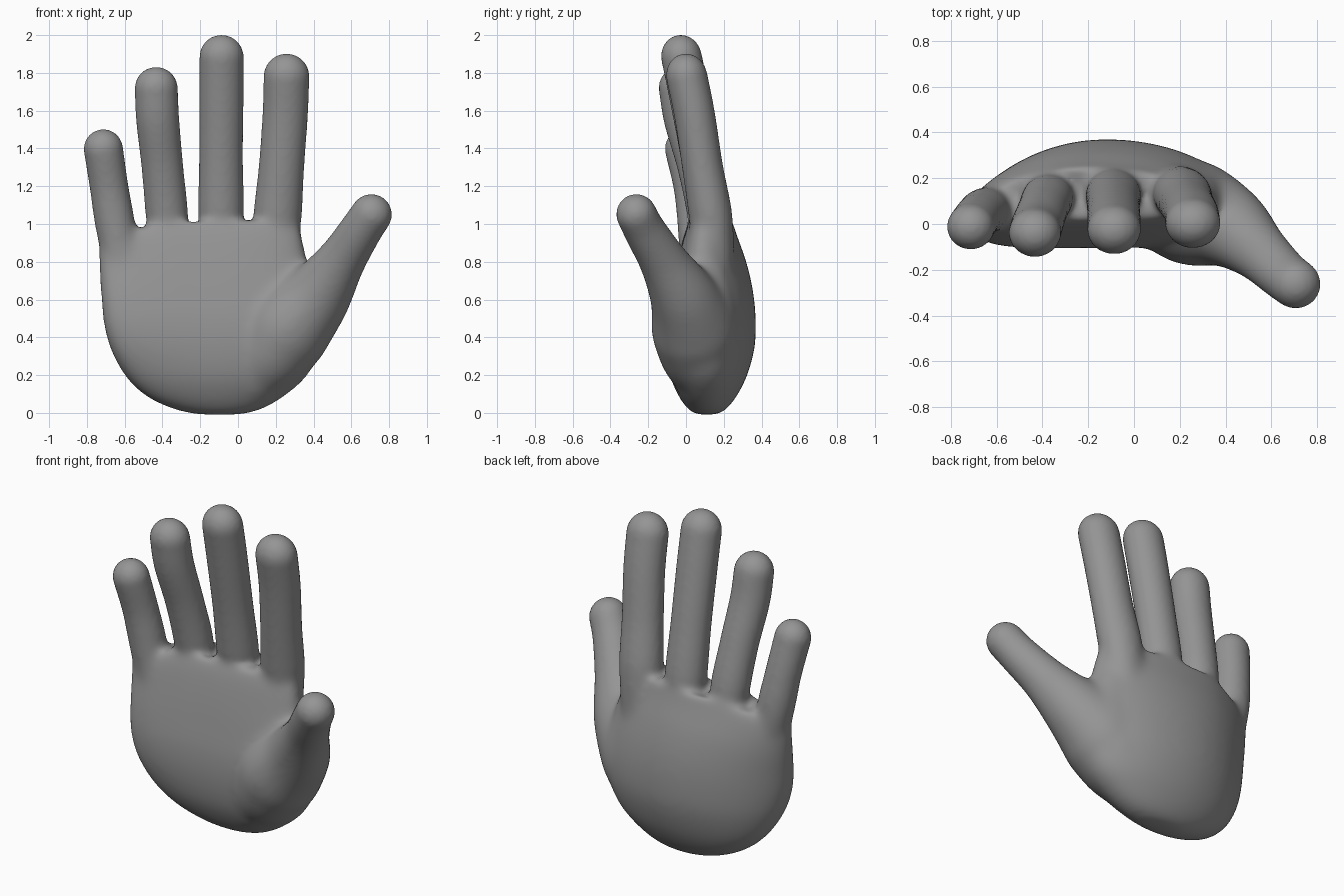
import bpy, bmesh, math
from mathutils import Vector

cube = bpy.data.objects.get("Cube")
if cube:
    bpy.data.objects.remove(cube)

SIDES = 40
bm = bmesh.new()


def bridge(rings):
    """Skin a list of point rings into a closed solid."""
    loops = [[bm.verts.new(p) for p in ring] for ring in rings]
    for a, b in zip(loops, loops[1:]):
        for i in range(SIDES):
            j = (i + 1) % SIDES
            bm.faces.new((a[i], a[j], b[j], b[i]))
    bm.faces.new(loops[0][::-1])
    bm.faces.new(loops[-1])


def spline(rows, steps=6):
    """Catmull-Rom interpolation through rows of numbers."""
    rows = [Vector(r) for r in rows]
    pts = [rows[0] * 2 - rows[1]] + rows + [rows[-1] * 2 - rows[-2]]
    out = []
    for a, b, c, d in zip(pts, pts[1:], pts[2:], pts[3:]):
        for s in range(steps):
            t = s / steps
            out.append(b + (c - a) * (t / 2) + (a * 2 - b * 5 + c * 4 - d) * (t * t / 2)
                       + (b * 3 - a - c * 3 + d) * (t ** 3 / 2))
    return out + [rows[-1]]


def digit(rows, flat):
    """Round-ended tube through rows of x, y, z, radius."""
    path = [(Vector(r[:3]), r[3]) for r in spline(rows)]
    first = (path[1][0] - path[0][0]).normalized()
    last = (path[-1][0] - path[-2][0]).normalized()
    sections = []
    for k in range(8, 0, -1):
        a = k / 8 * 1.5
        c, r = path[0]
        sections.append((c - first * r * math.sin(a), r * math.cos(a), first))
    for i, (c, r) in enumerate(path):
        t = path[min(i + 1, len(path) - 1)][0] - path[max(i - 1, 0)][0]
        sections.append((c, r, t.normalized()))
    for k in range(1, 9):
        a = k / 8 * 1.5
        c, r = path[-1]
        sections.append((c + last * r * math.sin(a), r * math.cos(a), last))
    rings = []
    for c, r, t in sections:
        q = Vector((0, 0, 1)).rotation_difference(t)
        angles = [2 * math.pi * i / SIDES for i in range(SIDES)]
        rings.append([c + q @ Vector((r * math.cos(a), r * flat * math.sin(a), 0)) for a in angles])
    bridge(rings)


# Palm: rows of height, right edge, left edge, front, back, arch
palm = [
    (-0.01, -0.22, 0.02, 0.05, 0.17, 0.00),
    (0.02, -0.34, 0.13, 0.01, 0.215, 0.01),
    (0.09, -0.48, 0.25, -0.04, 0.27, 0.03),
    (0.20, -0.59, 0.37, -0.085, 0.325, 0.06),
    (0.35, -0.67, 0.44, -0.105, 0.365, 0.10),
    (0.50, -0.71, 0.455, -0.10, 0.37, 0.12),
    (0.65, -0.725, 0.42, -0.075, 0.355, 0.12),
    (0.80, -0.735, 0.37, -0.045, 0.32, 0.10),
    (0.94, -0.74, 0.34, -0.01, 0.27, 0.08),
    (1.02, -0.70, 0.31, 0.02, 0.245, 0.07),
]
rings = []
for z, x0, x1, y0, y1, arch in spline(palm):
    ring = []
    for i in range(SIDES):
        a = 2 * math.pi * i / SIDES
        u, v = math.cos(a), math.sin(a)
        v = math.copysign(abs(v) ** 0.85, v)
        bend = arch * u * u * (1 if u < 0 else 0.5)
        drop = 0.12 * z * max(0, -u - 0.3)
        ring.append(((x0 + x1) / 2 + u * (x1 - x0) / 2,
                     (y0 + y1) / 2 + v * (y1 - y0) / 2 - bend, z - drop))
    rings.append(ring)
bridge(rings)

# Fingers: little, ring, middle, index
digit([(-0.59, 0.06, 0.72, 0.10), (-0.642, 0.06, 0.95, 0.108), (-0.68, 0.035, 1.18, 0.102),
       (-0.713, -0.012, 1.398, 0.104)], 0.96)
digit([(-0.36, 0.13, 0.70, 0.10), (-0.375, 0.115, 1.02, 0.112), (-0.40, 0.058, 1.3, 0.11),
       (-0.425, -0.01, 1.55, 0.114), (-0.433, -0.038, 1.718, 0.114)], 0.93)
digit([(-0.09, 0.16, 0.70, 0.10), (-0.09, 0.132, 1.02, 0.12), (-0.09, 0.08, 1.35, 0.116),
       (-0.088, 0.018, 1.68, 0.117), (-0.087, -0.024, 1.885, 0.117)], 0.92)
digit([(0.19, 0.15, 0.75, 0.12), (0.208, 0.133, 1.02, 0.128), (0.23, 0.088, 1.3, 0.12),
       (0.25, 0.045, 1.58, 0.12), (0.257, 0.004, 1.782, 0.121)], 0.9)

# Thumb with its fleshy base
digit([(0.08, 0.09, 0.20, 0.165), (0.17, 0.065, 0.31, 0.21), (0.265, 0.045, 0.45, 0.235),
       (0.41, -0.012, 0.61, 0.187), (0.54, -0.118, 0.80, 0.133), (0.645, -0.215, 0.96, 0.113),
       (0.706, -0.262, 1.05, 0.109)], 0.98)

# Web filling the corner between thumb and index
digit([(0.22, 0.12, 0.35, 0.17), (0.28, 0.11, 0.52, 0.16), (0.27, 0.12, 0.74, 0.10)], 1.0)

bmesh.ops.recalc_face_normals(bm, faces=bm.faces)
mesh = bpy.data.meshes.new("hand")
bm.to_mesh(mesh)
bm.free()
hand = bpy.data.objects.new("hand", mesh)
bpy.context.collection.objects.link(hand)

# Fuse the parts into one skin
fuse = hand.modifiers.new("fuse", 'REMESH')
fuse.mode = 'VOXEL'
fuse.voxel_size = 0.014
deps = bpy.context.evaluated_depsgraph_get()
hand.data = bpy.data.meshes.new_from_object(hand.evaluated_get(deps))
hand.modifiers.clear()

# Soften the palm strongly, the digits lightly
body = hand.vertex_groups.new(name="palm")
for v in hand.data.vertices:
    w = min(1, max(0, (1.08 - v.co.z) / 0.15)) * min(1, max(0, (0.62 - v.co.x) / 0.15))
    body.add([v.index], w, 'REPLACE')
soft = hand.modifiers.new("soften_palm", 'SMOOTH')
soft.factor, soft.iterations, soft.vertex_group = 0.5, 50, "palm"
light = hand.modifiers.new("soften_all", 'SMOOTH')
light.factor, light.iterations = 0.5, 5

# Grey skin
skin = bpy.data.materials.new("grey skin")
skin.use_nodes = True
grey = (0.3, 0.3, 0.3, 1)
skin.diffuse_color = grey
skin.node_tree.nodes["Principled BSDF"].inputs["Base Color"].default_value = grey
hand.data.materials.clear()
hand.data.materials.append(skin)
for p in hand.data.polygons:
    p.use_smooth = True
    p.material_index = 0
